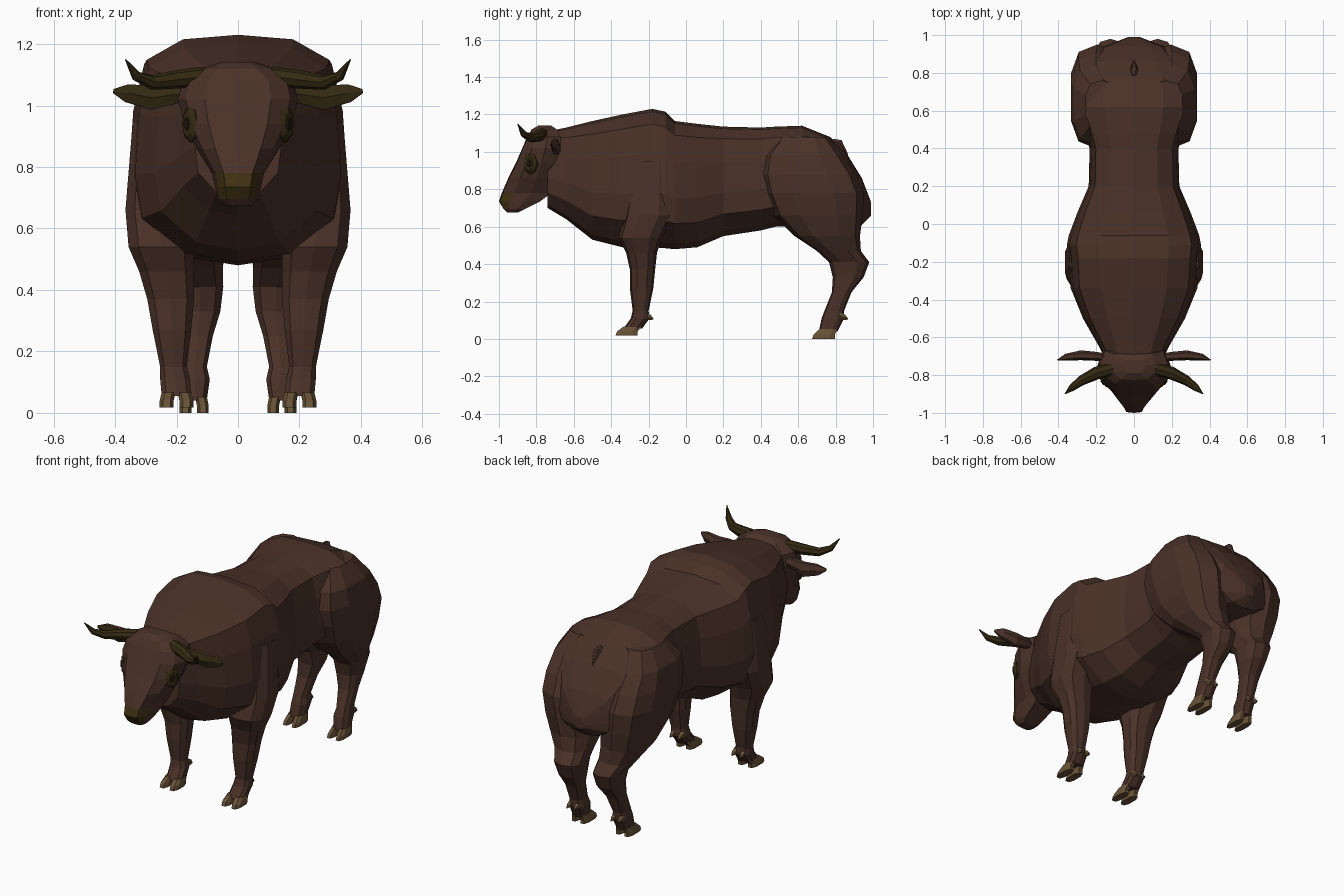
import bpy, bmesh, math
from mathutils import Vector

cube = bpy.data.objects.get("Cube")
if cube:
    bpy.data.objects.remove(cube, do_unlink=True)


def material(name, rgb):
    mat = bpy.data.materials.new(name)
    mat.use_nodes = True
    mat.diffuse_color = (*rgb, 1)
    mat.node_tree.nodes["Principled BSDF"].inputs["Base Color"].default_value = (*rgb, 1)
    return mat


hide = material("brown hide", (0.068, 0.031, 0.021))
horn_mat = material("dark olive horn", (0.034, 0.023, 0.006))
muzzle_mat = material("olive muzzle", (0.05, 0.03, 0.006))
hoof_mat = material("tan hoof", (0.14, 0.085, 0.038))
eye_mat = material("dark eye", (0.012, 0.008, 0.004))


def loft(name, rings, mats, rule=None):
    """Skin a list of equal-sized point rings, cap both ends, colour faces by a rule."""
    bm = bmesh.new()
    loops = [[bm.verts.new(p) for p in ring] for ring in rings]
    count = len(loops[0])
    for a, b in zip(loops, loops[1:]):
        for i in range(count):
            j = (i + 1) % count
            bm.faces.new((a[i], a[j], b[j], b[i]))
    bm.faces.new(loops[0])
    bm.faces.new(loops[-1])
    bmesh.ops.recalc_face_normals(bm, faces=bm.faces)
    bm.normal_update()
    if rule:
        for face in bm.faces:
            face.material_index = rule(face.calc_center_median(), face.normal)
    mesh = bpy.data.meshes.new(name)
    bm.to_mesh(mesh)
    bm.free()
    for mat in mats:
        mesh.materials.append(mat)
    obj = bpy.data.objects.new(name, mesh)
    bpy.context.collection.objects.link(obj)
    return obj


def bend(value, power):
    return math.copysign(abs(value) ** power, value)


def slab(z, y0, y1, x0, x1, side, sides=10, power=0.75):
    """Horizontal rounded-box ring filling the given extents."""
    ring = []
    for i in range(sides):
        t = math.tau * (i + 0.5) / sides
        x = (x0 + x1) / 2 + (x1 - x0) / 2 * bend(math.cos(t), power)
        y = (y0 + y1) / 2 + (y1 - y0) / 2 * bend(math.sin(t), power)
        ring.append((side * x, y, z))
    return ring


def tube(name, path, radii, mats, side=1, sides=6, rule=None):
    """Tapered tube; radii are (sideways, upright) pairs."""
    points = [Vector((side * x, y, z)) for x, y, z in path]
    rings = []
    for i, p in enumerate(points):
        ahead = points[min(i + 1, len(points) - 1)] - points[max(i - 1, 0)]
        across = ahead.cross(Vector((0, 0, 1))).normalized()
        upright = across.cross(ahead).normalized()
        a, b = radii[i]
        angles = [math.tau * k / sides for k in range(sides)]
        rings.append([p + across * a * math.cos(t) + upright * b * math.sin(t) for t in angles])
    return loft(name, rings, mats, rule)


def mirrored(half):
    return half + [(-x, y, z) for x, y, z in half[-2:0:-1]]


# Body: cross-sections from neck to rump as (y, top, bottom, half width)
section = [(0, 1), (0.52, 0.98), (0.86, 0.89), (0.96, 0.68), (1, 0.4),
           (0.93, 0.2), (0.5, 0.04), (0, 0)]
stations = [
    (-0.74, 1.11, 0.70, 0.14), (-0.64, 1.13, 0.64, 0.19), (-0.5, 1.165, 0.53, 0.27),
    (-0.34, 1.20, 0.49, 0.335), (-0.18, 1.23, 0.49, 0.345), (-0.11, 1.215, 0.485, 0.355),
    (-0.06, 1.165, 0.48, 0.345), (0.06, 1.15, 0.49, 0.30), (0.2, 1.135, 0.55, 0.24),
    (0.4, 1.13, 0.58, 0.235), (0.48, 1.135, 0.6, 0.26), (0.62, 1.14, 0.6, 0.30),
    (0.77, 1.08, 0.6, 0.29), (0.86, 0.99, 0.6, 0.24), (0.94, 0.86, 0.61, 0.16),
    (0.99, 0.73, 0.66, 0.03)]
loft("body", [mirrored([(w * fx, y, low + (top - low) * fz) for fx, fz in section])
              for y, top, low, w in stations], [hide])

# Head: horizontal sections as (z, front, back, half width), muzzle coloured at the tip
plan = [(0, 0), (0.55, 0.02), (0.87, 0.25), (1, 0.6), (0.85, 1), (0, 1)]
levels = [
    (0.675, -0.955, -0.90, 0.045), (0.695, -0.975, -0.86, 0.065), (0.735, -1.0, -0.78, 0.075),
    (0.78, -0.985, -0.72, 0.085), (0.86, -0.95, -0.7, 0.135), (0.94, -0.91, -0.68, 0.175),
    (1.02, -0.875, -0.67, 0.195), (1.08, -0.85, -0.67, 0.18), (1.12, -0.825, -0.69, 0.12),
    (1.14, -0.79, -0.72, 0.06)]
loft("head", [mirrored([(w * fx, front + (back - front) * fy, z) for fx, fy in plan])
              for z, front, back, w in levels], [hide, muzzle_mat],
     lambda c, n: int(0.69 < c.z < 0.78 and c.y < -0.94))

# Leg sections as (z, front, back, inner, outer)
fore = [
    (0.95, -0.28, -0.08, 0.2, 0.345), (0.66, -0.33, -0.07, 0.16, 0.37),
    (0.54, -0.36, -0.13, 0.14, 0.36), (0.46, -0.32, -0.155, 0.14, 0.325),
    (0.37, -0.30, -0.165, 0.14, 0.298), (0.27, -0.30, -0.175, 0.15, 0.28),
    (0.15, -0.285, -0.2, 0.165, 0.255), (0.11, -0.295, -0.195, 0.155, 0.255),
    (0.055, -0.335, -0.235, 0.15, 0.25)]
hind = [
    (1.08, 0.5, 0.76, 0.08, 0.26), (0.98, 0.42, 0.84, 0.08, 0.325),
    (0.88, 0.40, 0.91, 0.06, 0.34), (0.78, 0.42, 0.95, 0.05, 0.34),
    (0.66, 0.47, 0.945, 0.04, 0.32), (0.55, 0.58, 0.93, 0.04, 0.285),
    (0.47, 0.70, 0.935, 0.045, 0.24), (0.41, 0.765, 0.98, 0.045, 0.205),
    (0.33, 0.785, 0.95, 0.055, 0.19), (0.25, 0.78, 0.885, 0.08, 0.185),
    (0.15, 0.74, 0.845, 0.1, 0.18), (0.11, 0.725, 0.845, 0.09, 0.185),
    (0.04, 0.71, 0.81, 0.1, 0.185)]


def leg(name, rows, side, ground, toe, heel):
    loft(name + "_leg", [slab(*row, side) for row in rows], [hide])
    z, front, back, inner, outer = rows[-1]
    middle = (inner + outer) / 2
    # Cloven hoof: two wedge toes
    for label, a, b in (("inner", inner, middle - 0.002), ("outer", middle + 0.002, outer)):
        flare = -0.006 if label == "inner" else 0.006
        loft(f"{name}_{label}_toe",
             [slab(ground, toe, heel, a + flare, b + flare, side, 8),
              slab(ground + 0.022, toe + 0.008, heel, a + flare, b + flare, side, 8),
              slab(z + 0.012, front, back, a, b, side, 8)], [hoof_mat])
        # Dewclaw behind the fetlock
        x = (a + b) / 2
        rear = rows[-2][2]
        tube(f"{name}_{label}_dewclaw",
             [(x, rear - 0.025, 0.125), (x, rear, 0.115), (x, rear + 0.022, 0.105)],
             [(0.018, 0.02), (0.014, 0.016), (0.002, 0.002)], [hoof_mat], side, 5)


for side, label in ((1, "left"), (-1, "right")):
    leg(label + "_front", fore, side, 0.018, -0.38, -0.255)
    leg(label + "_hind", hind, side, 0, 0.67, 0.80)

    # Horn: sweeps outward, forward, then up to a point
    tube(label + "_horn",
         [(0.11, -0.765, 1.095), (0.2, -0.79, 1.085), (0.28, -0.83, 1.075),
          (0.33, -0.868, 1.095), (0.366, -0.9, 1.15)],
         [(0.035, 0.032), (0.034, 0.03), (0.026, 0.024), (0.018, 0.017), (0.002, 0.002)],
         [horn_mat], side, 8)

    # Ear: flat leaf with an olive inner face
    tube(label + "_ear",
         [(0.15, -0.705, 1.04), (0.21, -0.70, 1.035), (0.28, -0.695, 1.025),
          (0.36, -0.705, 1.04), (0.405, -0.72, 1.047)],
         [(0.02, 0.022), (0.024, 0.035), (0.026, 0.045), (0.018, 0.034), (0.003, 0.008)],
         [hide, horn_mat], side, 6, lambda c, n: int(n.y < -0.1))

    # Eye: dark lid patch lying on the cheek, with the eye in its middle
    for part, mat, size, height, depth in (("eyelid", horn_mat, 0.042, 0.06, 0.012),
                                           ("eye", eye_mat, 0.02, 0.026, 0.017)):
        tube(f"{label}_{part}",
             [(0.148, -0.828, 0.94), (0.157, -0.833, 0.94),
              (0.157 + 0.8 * depth, -0.833 - 0.6 * depth, 0.94)],
             [(size, height), (size, height), (size * 0.6, height * 0.7)], [mat], side, 8)

# Short tail stub on the rump
tube("tail_stub", [(0, 0.785, 1.06), (0, 0.82, 1.05), (0, 0.865, 0.985)],
     [(0.012, 0.012), (0.022, 0.02), (0.003, 0.003)], [hide])
